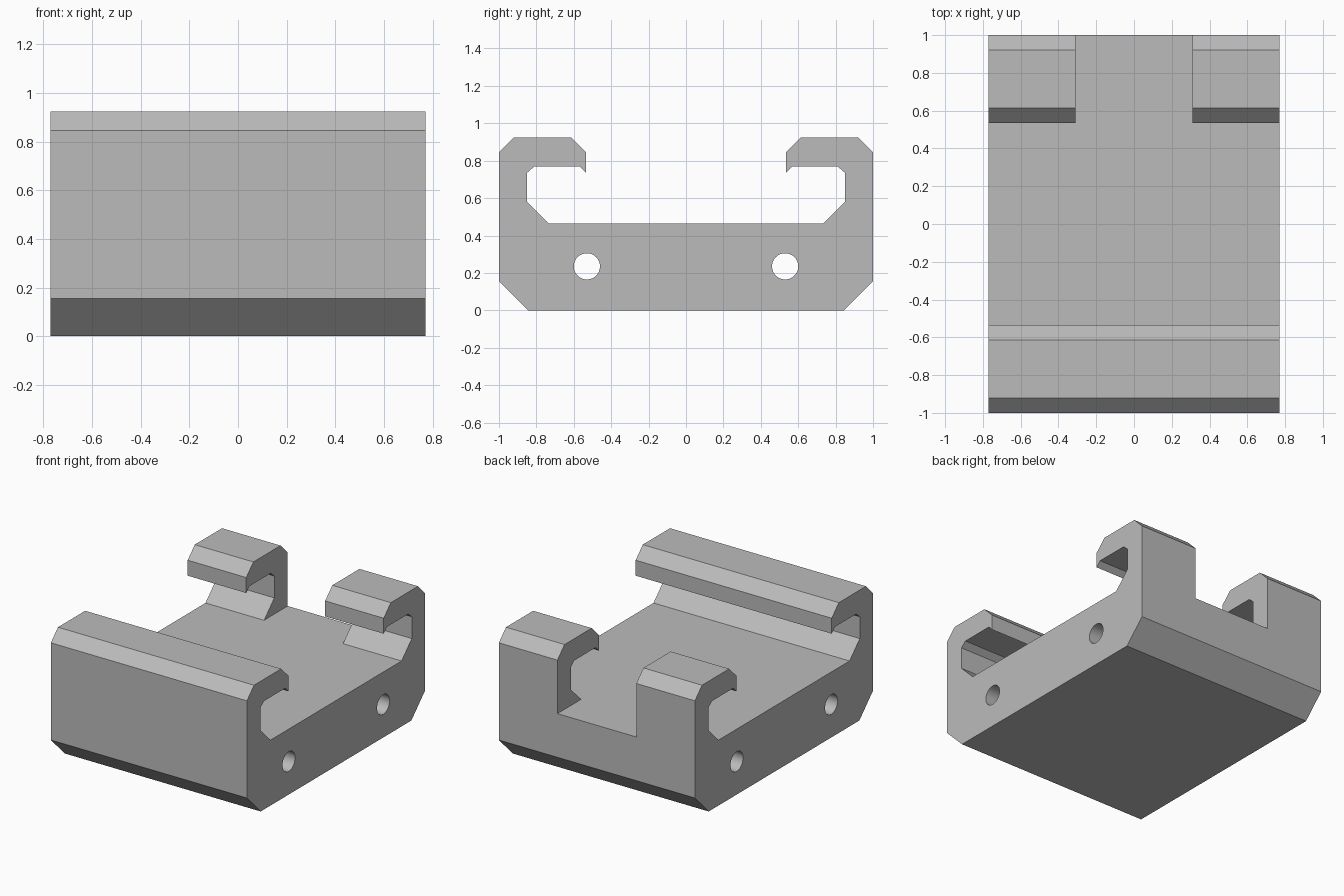
import bpy, bmesh
from mathutils import Matrix

if "Cube" in bpy.data.objects:
    bpy.data.objects.remove(bpy.data.objects["Cube"], do_unlink=True)

HALF_WIDTH = 0.77
FLOOR = 0.465

grey = bpy.data.materials.new("light_grey")
grey.use_nodes = True
colour = (0.5, 0.5, 0.5, 1)
grey.diffuse_color = colour
grey.node_tree.nodes["Principled BSDF"].inputs["Base Color"].default_value = colour


def make_object(name, bm):
    bmesh.ops.recalc_face_normals(bm, faces=bm.faces)
    mesh = bpy.data.meshes.new(name)
    bm.to_mesh(mesh)
    bm.free()
    mesh.materials.append(grey)
    obj = bpy.data.objects.new(name, mesh)
    bpy.context.collection.objects.link(obj)
    return obj


def cut(target, cutter):
    mod = target.modifiers.new(cutter.name, 'BOOLEAN')
    mod.operation = 'DIFFERENCE'
    mod.solver = 'EXACT'
    mod.object = cutter
    cutter.hide_render = True
    cutter.hide_set(True)


# Half cross-section (y, z): from the bottom, up the outside, round the hook to the floor
half = [(0.845, 0), (1, 0.155), (1, 0.845), (0.92, 0.925), (0.615, 0.925),
        (0.535, 0.845), (0.535, 0.735), (0.57, 0.77), (0.81, 0.77),
        (0.85, 0.735), (0.85, 0.58), (0.735, FLOOR)]
profile = half + [(-y, z) for y, z in reversed(half)]

# Clip body: the mirrored profile extruded along x
bm = bmesh.new()
face = bm.faces.new([bm.verts.new((-HALF_WIDTH, y, z)) for y, z in profile])
extruded = bmesh.ops.extrude_face_region(bm, geom=[face])
verts = [g for g in extruded["geom"] if isinstance(g, bmesh.types.BMVert)]
bmesh.ops.translate(bm, verts=verts, vec=(2 * HALF_WIDTH, 0, 0))
body = make_object("clip_body", bm)

# Gap in the middle of the rear hook, level with the floor
bm = bmesh.new()
bmesh.ops.create_cube(bm, size=1, matrix=Matrix.Translation((0, 0.8, FLOOR + 0.5))
                      @ Matrix.Diagonal((0.62, 0.7, 1, 1)))
cut(body, make_object("rear_gap_cutter", bm))

# Two cross holes through the base
for name, y in (("front_hole_cutter", -0.53), ("rear_hole_cutter", 0.53)):
    bm = bmesh.new()
    bmesh.ops.create_cone(bm, cap_ends=True, segments=48, radius1=0.07, radius2=0.07,
                          depth=2, matrix=Matrix.Translation((0, y, 0.235))
                          @ Matrix.Rotation(1.5707963, 4, 'Y'))
    cut(body, make_object(name, bm))

# Smooth hole walls, crisp edges everywhere else
bpy.ops.object.select_all(action='DESELECT')
bpy.context.view_layer.objects.active = body
body.select_set(True)
for mod in list(body.modifiers):
    bpy.ops.object.modifier_apply(modifier=mod.name)
for obj in [o for o in bpy.data.objects if o.name.endswith("_cutter")]:
    bpy.data.objects.remove(obj, do_unlink=True)
bpy.ops.object.shade_smooth_by_angle(angle=0.5)
